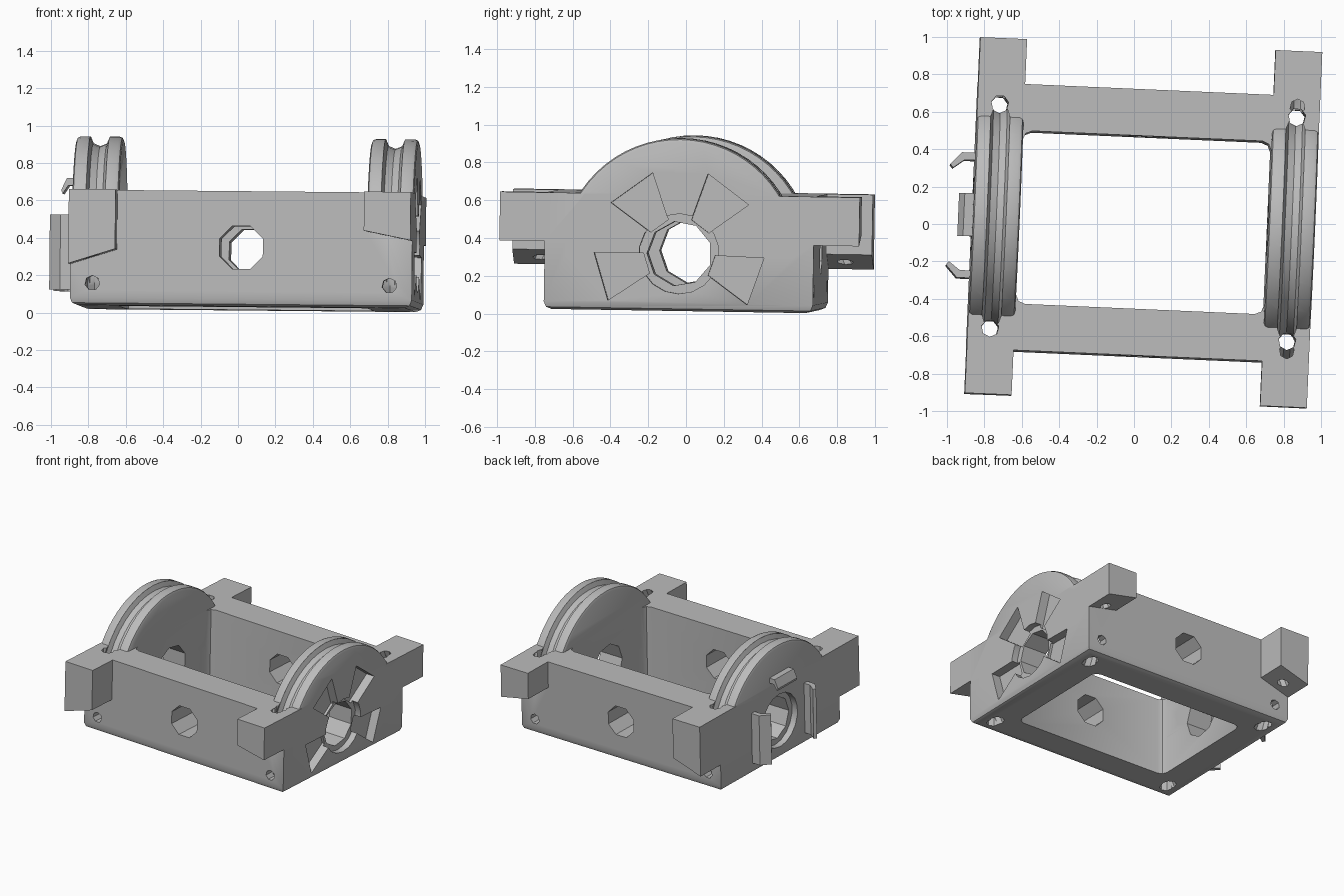
import bpy, bmesh
from math import radians, cos, sin, pi
from mathutils import Matrix, Vector

if "Cube" in bpy.data.objects:
    bpy.data.objects.remove(bpy.data.objects["Cube"])

grey = bpy.data.materials.new("plain_grey")
grey.use_nodes = True
grey.diffuse_color = (0.5, 0.5, 0.5, 1)
grey.node_tree.nodes["Principled BSDF"].inputs["Base Color"].default_value = (0.5, 0.5, 0.5, 1)

HALF, INNER, DEPTH, TOP, BASE = 0.915, 0.665, 0.712, 0.638, 0.022
HUB = 0.325
# The whole part stands slightly askew
POSE = (Matrix.Translation((0.045, -0.002, 0)) @ Matrix.Rotation(-0.016, 4, 'X')
        @ Matrix.Rotation(0.01, 4, 'Y') @ Matrix.Rotation(radians(-2.5), 4, 'Z'))


def finish(name, bm):
    bmesh.ops.recalc_face_normals(bm, faces=bm.faces)
    mesh = bpy.data.meshes.new(name)
    bm.to_mesh(mesh)
    bm.free()
    mesh.materials.append(grey)
    obj = bpy.data.objects.new(name, mesh)
    bpy.context.collection.objects.link(obj)
    return obj


def prism(name, points, axis, lo, hi):
    """Extrude a 2D outline along one axis."""
    bm = bmesh.new()

    def place(p, t):
        c = list(p)
        c.insert(axis, t)
        return bm.verts.new(c)
    a = [place(p, lo) for p in points]
    b = [place(p, hi) for p in points]
    bm.faces.new(a)
    bm.faces.new(b)
    n = len(a)
    for i in range(n):
        j = (i + 1) % n
        bm.faces.new((a[i], a[j], b[j], b[i]))
    return finish(name, bm)


def ring(radius, sides, cx=0, cy=0):
    return [(cx + radius * cos(2 * pi * (i + 0.5) / sides),
             cy + radius * sin(2 * pi * (i + 0.5) / sides)) for i in range(sides)]


def rect(x0, x1, y0, y1):
    return [(x0, y0), (x1, y0), (x1, y1), (x0, y1)]


def rod(name, start, end, radius, sides=7):
    a, b = Vector(start), Vector(end)
    bm = bmesh.new()
    turn = (b - a).to_track_quat('Z', 'Y').to_matrix().to_4x4()
    bmesh.ops.create_cone(bm, cap_ends=True, segments=sides, radius1=radius, radius2=radius,
                          depth=(b - a).length, matrix=Matrix.Translation((a + b) / 2) @ turn)
    return finish(name, bm)


def bevel(obj, width, segments, pick):
    bm = bmesh.new()
    bm.from_mesh(obj.data)
    edges = [e for e in bm.edges if pick(*[v.co for v in e.verts])]
    bmesh.ops.bevel(bm, geom=edges, offset=width, segments=segments, profile=0.5, affect='EDGES')
    bm.to_mesh(obj.data)
    bm.free()


def combine(target, tool, operation):
    mod = target.modifiers.new("combine", 'BOOLEAN')
    mod.operation, mod.solver, mod.object = operation, 'EXACT', tool
    bpy.context.view_layer.update()
    graph = bpy.context.evaluated_depsgraph_get()
    mesh = bpy.data.meshes.new_from_object(target.evaluated_get(graph))
    target.modifiers.clear()
    target.data = mesh
    bpy.data.objects.remove(tool)


# Open rectangular frame with a softened underside
frame = prism("frame", rect(-HALF, HALF, -DEPTH, DEPTH), 2, BASE, TOP)
bevel(frame, 0.04, 2, lambda a, b: a.z < 0.1 and b.z < 0.1)
cavity = prism("cavity", rect(-INNER, INNER, -0.463, 0.463), 2, -0.2, 1)
bevel(cavity, 0.05, 2, lambda a, b: abs(a.z - b.z) > 0.5)
combine(frame, cavity, 'DIFFERENCE')

# Corner lugs (one long rail per side) and half discs above the side walls
for s, outer_z, inner_z in ((-1, 0.24, 0.32), (1, 0.38, 0.43)):
    rail = prism("rail", [(s * HALF, outer_z), (s * HALF, TOP), (s * INNER, TOP),
                          (s * INNER, inner_z)], 1, -0.952, 0.952)
    combine(frame, rail, 'UNION')
    arch = [(0.625 * cos(pi * i / 32), 0.31 + 0.625 * sin(pi * i / 32)) for i in range(33)]
    disc = prism("disc", arch, 0, min(s * INNER, s * HALF), max(s * INNER, s * HALF))
    bevel(disc, 0.022, 2, lambda a, b: abs(a.x - b.x) < 0.01 and max(a.z, b.z) > 0.32
          and (a - b).length < 0.2)
    combine(frame, disc, 'UNION')

for s in (-1, 1):
    # Rim groove that runs on through the lugs
    bpy.ops.mesh.primitive_torus_add(major_radius=0.625, minor_radius=0.052, major_segments=40,
                                     minor_segments=8, location=(s * 0.79, 0, 0.31),
                                     rotation=(0, pi / 2, 0))
    combine(frame, bpy.context.object, 'DIFFERENCE')
    # Hub opening with a shallow seat
    lo, hi = sorted((s * 0.5, s * 1.2))
    combine(frame, prism("bore", ring(0.172, 9, 0, HUB), 0, lo, hi), 'DIFFERENCE')
    lo, hi = sorted((s * 0.865, s * 1.2))
    combine(frame, prism("seat", ring(0.212, 18, 0, HUB), 0, lo, hi), 'DIFFERENCE')
    # Hole through the front and back walls
    lo, hi = sorted((s * 0.3, s * 0.9))
    combine(frame, prism("port", ring(0.125, 8, 0, 0.337), 1, lo, hi), 'DIFFERENCE')
    # Cord channels in every corner
    for t in (-1, 1):
        x = s * 0.795
        top_z, top_y = (0.7, 0.625) if s > 0 else (0.5, 0.71)
        combine(frame, rod("drop", (x, t * 0.6, -0.2), (x, t * 0.6, 0.8), 0.047), 'DIFFERENCE')
        combine(frame, rod("side_hole", (x, t * 0.6, 0.14), (x, t * 0.9, 0.14), 0.04),
                'DIFFERENCE')
        combine(frame, rod("slant", (x, t * 0.84, 0.2), (x, t * top_y, top_z), 0.04),
                'DIFFERENCE')

# Wedge sockets around one hub
for a0, a1 in ((36, 71), (109, 144), (180, 214), (-36, -2)):
    pts = [(r * cos(radians(a)), HUB + r * sin(radians(a)))
           for r, a in ((0.19, a0), (0.45, a0), (0.45, a1), (0.19, a1))]
    combine(frame, prism("socket", pts, 0, 0.845, 1.2), 'DIFFERENCE')

# Hooked clips around the other hub
hook = [(-0.88, 0.335), (-0.985, 0.335), (-1.045, 0.27), (-1.03, 0.25), (-0.97, 0.295),
        (-0.88, 0.295)]
clips = [prism("front_clip", [(x, -y) for x, y in hook], 2, 0.11, 0.51),
         prism("back_clip", hook, 2, 0.11, 0.51),
         prism("upper_clip", [(0.5 * x - 0.47, HUB + 0.05 + y) for x, y in hook],
               1, -0.115, 0.115)]

for obj in [frame] + clips:
    obj.data.transform(POSE)
    obj.data.materials.clear()
    obj.data.materials.append(grey)
    bpy.ops.object.select_all(action='DESELECT')
    obj.select_set(True)
    bpy.context.view_layer.objects.active = obj
    bpy.ops.object.shade_smooth_by_angle(angle=radians(28))
